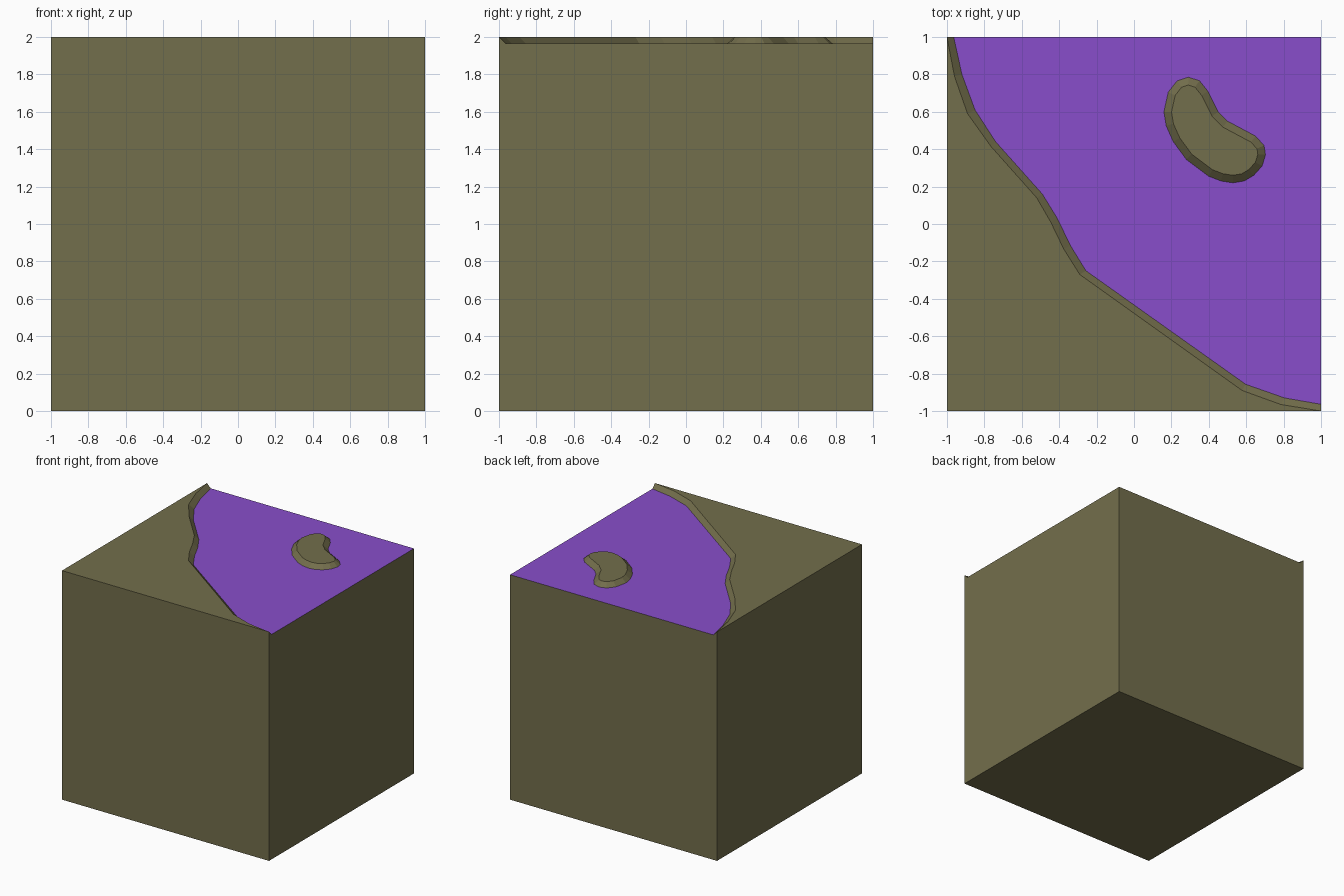
import bpy, bmesh
from mathutils import Vector

if "Cube" in bpy.data.objects:
    bpy.data.objects.remove(bpy.data.objects["Cube"])

TOP, SEA = 2.0, 1.964


def material(name, rgb):
    m = bpy.data.materials.new(name)
    m.diffuse_color = (*rgb, 1)
    m.use_nodes = True
    m.node_tree.nodes["Principled BSDF"].inputs["Base Color"].default_value = m.diffuse_color
    return m


earth = material("olive earth", (0.171, 0.156, 0.072))
water = material("purple water", (0.246, 0.076, 0.597))


def finish(bm, name, mat):
    bmesh.ops.remove_doubles(bm, verts=bm.verts, dist=0.0005)
    me = bpy.data.meshes.new(name)
    bm.to_mesh(me)
    bm.free()
    me.materials.append(mat)
    ob = bpy.data.objects.new(name, me)
    bpy.context.collection.objects.link(ob)
    return ob


def face(bm, pts):
    return bm.faces.new([bm.verts.new(p) for p in pts])


def at(pts, z):
    return [(x, y, z) for x, y in pts]


# Cliff edge and shoreline, both running from the back left to the front right
cliff = [(-1, 1), (-.96, .79), (-.89, .59), (-.765, .415), (-.52, .14), (-.445, .01),
         (-.375, -.135), (-.29, -.27), (.578, -.89), (.785, -.965), (1, -1)]
shore = [(-.964, 1), (-.92, .80), (-.85, .61), (-.74, .44), (-.49, .16), (-.41, .03),
         (-.34, -.115), (-.257, -.25), (.597, -.857), (.805, -.93), (1, -.964)]

# Ground block: bottom, four walls, raised land and sloping bank
bm = bmesh.new()
face(bm, [(-1, -1, 0), (-1, 1, 0), (1, 1, 0), (1, -1, 0)])
face(bm, [(-1, -1, 0), (1, -1, 0), (1, -1, TOP), (-1, -1, TOP)])
face(bm, [(-1, 1, 0), (-1, -1, 0), (-1, -1, TOP), (-1, 1, TOP)])
face(bm, [(1, -1, 0), (1, 1, 0), (1, 1, SEA), (1, -.964, SEA), (1, -1, TOP)])
face(bm, [(1, 1, 0), (-1, 1, 0), (-1, 1, TOP), (-.964, 1, SEA), (1, 1, SEA)])
face(bm, at([(-1, -1)] + cliff[::-1], TOP))
for i in range(len(cliff) - 1):
    face(bm, at([cliff[i], cliff[i + 1]], TOP) + at([shore[i + 1], shore[i]], SEA))
finish(bm, "ground_block", earth)

# Water surface
bm = bmesh.new()
face(bm, at(shore + [(1, 1)], SEA))
finish(bm, "water_surface", water)

# Bean-shaped island, counter-clockwise, with sides sloping inwards
bean = [(.29, .785), (.23, .765), (.183, .705), (.16, .60), (.172, .525), (.21, .44),
        (.28, .345), (.40, .255), (.465, .23), (.53, .22), (.59, .23), (.64, .26),
        (.685, .31), (.703, .37), (.695, .42), (.65, .47), (.50, .55), (.45, .60),
        (.395, .71), (.35, .766)]


def inset(pts, d):
    out = []
    for i, p in enumerate(pts):
        a, b, c = Vector(pts[i - 1]), Vector(p), Vector(pts[(i + 1) % len(pts)])
        n1 = Vector((a.y - b.y, b.x - a.x)).normalized()
        n2 = Vector((b.y - c.y, c.x - b.x)).normalized()
        out.append(tuple(b + (n1 + n2) * d / (1 + n1.dot(n2))))
    return out


crown = inset(bean, .04)
bm = bmesh.new()
face(bm, at(crown, TOP))
for i in range(len(bean)):
    j = (i + 1) % len(bean)
    face(bm, at([bean[i], bean[j]], SEA) + at([crown[j], crown[i]], TOP))
finish(bm, "bean_island", earth)
